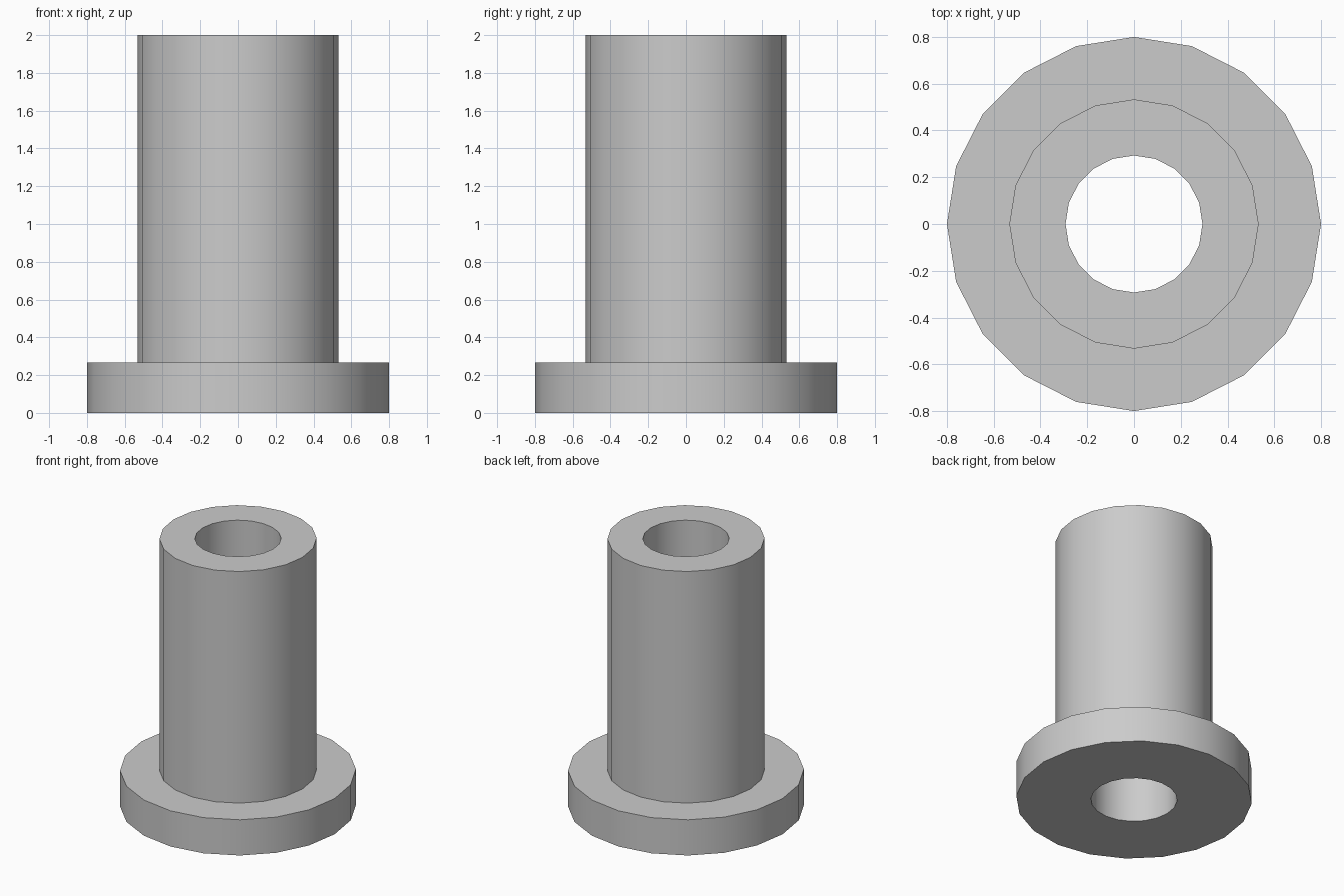
import bpy
import bmesh
import math

SIDES = 20
BORE, TUBE, FLANGE = 0.293, 0.533, 0.8
STEP, TOP = 0.267, 2.0

cube = bpy.data.objects.get("Cube")
if cube:
    bpy.data.objects.remove(cube, do_unlink=True)

# Plain grey material
grey = bpy.data.materials.new("plain grey")
grey.use_nodes = True
colour = (0.6, 0.6, 0.6, 1)
grey.diffuse_color = colour
grey.node_tree.nodes["Principled BSDF"].inputs["Base Color"].default_value = colour

# Flanged bushing: a closed profile spun into rings of quads
profile = [(BORE, 0), (FLANGE, 0), (FLANGE, STEP), (TUBE, STEP), (TUBE, TOP), (BORE, TOP)]
bm = bmesh.new()
rings = []
for i in range(SIDES):
    a = math.tau * i / SIDES
    rings.append([bm.verts.new((r * math.cos(a), r * math.sin(a), z)) for r, z in profile])
for i, ring in enumerate(rings):
    following = rings[(i + 1) % SIDES]
    for j in range(len(profile)):
        k = (j + 1) % len(profile)
        bm.faces.new((ring[j], following[j], following[k], ring[k]))
bmesh.ops.recalc_face_normals(bm, faces=bm.faces)

mesh = bpy.data.meshes.new("flanged_bushing")
bm.to_mesh(mesh)
bm.free()
mesh.materials.append(grey)
bushing = bpy.data.objects.new("flanged_bushing", mesh)
bpy.context.collection.objects.link(bushing)

# Smooth round walls with sharp rims
bpy.ops.object.select_all(action='DESELECT')
bushing.select_set(True)
bpy.context.view_layer.objects.active = bushing
bpy.ops.object.shade_smooth_by_angle(angle=math.radians(30))
